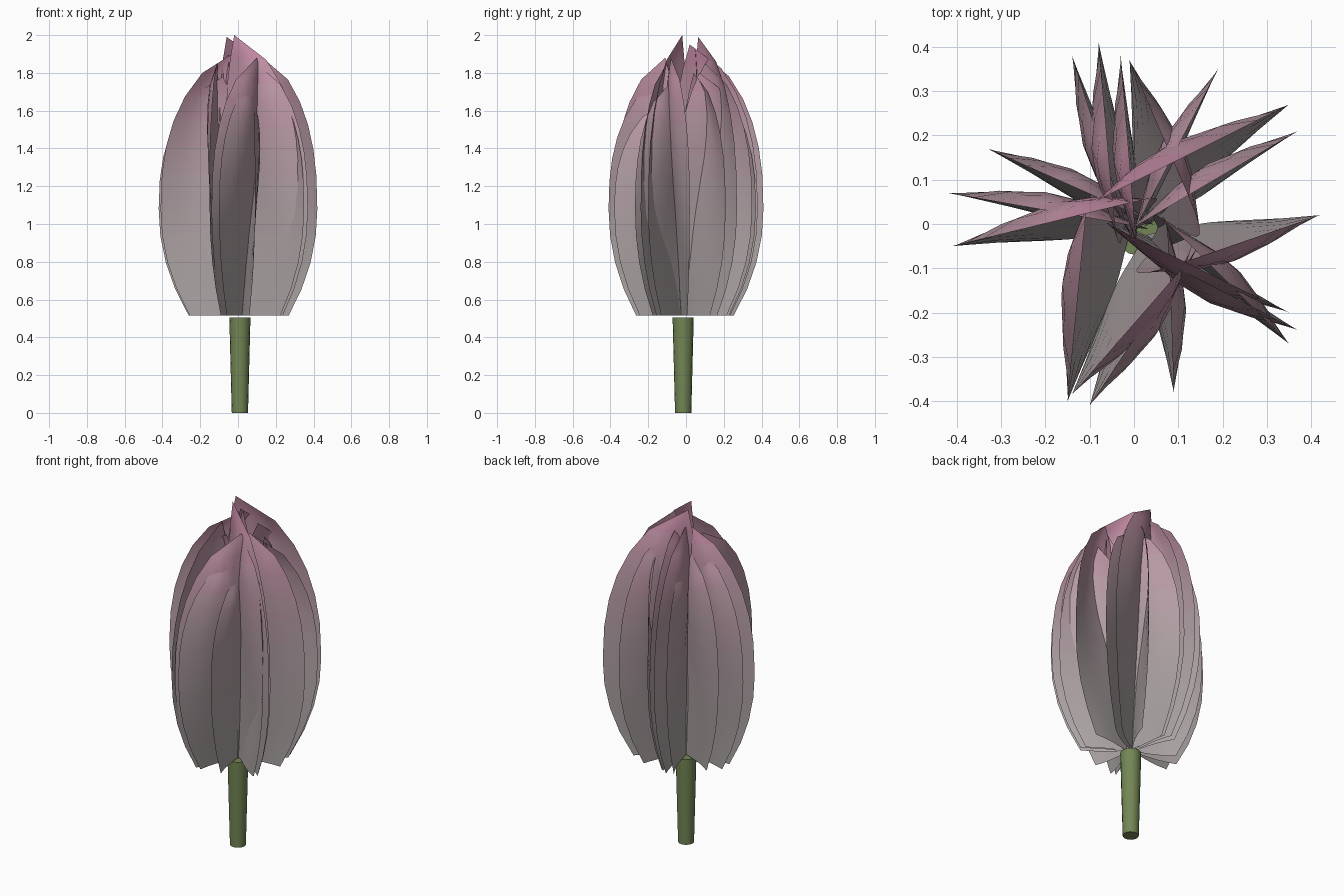
import bpy
import bmesh
import math
from mathutils import Vector

cube = bpy.data.objects.get("Cube")
if cube:
    bpy.data.objects.remove(cube, do_unlink=True)

AXIS = Vector((0.01, -0.015))
BASE_Z, WIDE_Z, TOP_Z = 0.515, 1.08, 2.0
LOWER_ROWS, UPPER_ROWS, COLUMNS, BANDS = 4, 6, 5, 10


def make_material(name, color):
    mat = bpy.data.materials.new(name)
    mat.use_nodes = True
    mat.diffuse_color = (*color, 1)
    shader = next(n for n in mat.node_tree.nodes if n.type == 'BSDF_PRINCIPLED')
    shader.inputs["Base Color"].default_value = (*color, 1)
    shader.inputs["Roughness"].default_value = 0.7
    return mat


def smooth(obj):
    bpy.ops.object.select_all(action='DESELECT')
    obj.select_set(True)
    bpy.context.view_layer.objects.active = obj
    bpy.ops.object.shade_smooth_by_angle(angle=math.radians(40))


# Petal colours fade from grey at the base to pink at the tip
grey, pink = Vector((0.42, 0.38, 0.38)), Vector((0.53, 0.25, 0.36))
petal_mats = [make_material(f"petal_shade_{i + 1}", grey.lerp(pink, (i / (BANDS - 1)) ** 1.9))
              for i in range(BANDS)]
stem_mat = make_material("stem_green", (0.17, 0.24, 0.09))


def petal_rows(widest, tip):
    """Yield inner edge, outer edge, height and climb from the base up to the tip."""
    tip_xy = tip.xy
    foot = AXIS.lerp(tip_xy, 0.15)
    # Tips that stay outside the core get a fuller inner edge
    swell = 0.05 + 0.6 * max(0, (tip_xy - AXIS).dot((widest - AXIS).normalized()))
    heights = [BASE_Z + (WIDE_Z - BASE_Z) * i / LOWER_ROWS for i in range(LOWER_ROWS)]
    heights += [WIDE_Z + (tip.z - WIDE_Z) * (i / UPPER_ROWS) ** 0.85
                for i in range(UPPER_ROWS + 1)]
    for z in heights:
        climb = min(1, (z - BASE_Z) / (tip.z - BASE_Z))
        inner = foot.lerp(tip_xy, math.sin(climb * math.pi / 2))
        inner += (inner - widest).normalized() * swell * math.sin(math.pi * climb ** 2)
        if z < WIDE_Z:
            drop = (WIDE_Z - z) / (WIDE_Z - BASE_Z)
            outer = AXIS.lerp(widest, 1 - 0.37 * drop ** 2.1)
        else:
            rise = min(1, (z - WIDE_Z) / (tip.z - WIDE_Z))
            outer = tip_xy.lerp(widest, (1 - rise ** 2.4) ** 0.66)
        yield inner, outer, z, climb


def make_petal(name, widest, tip):
    """An upright twisted blade reaching from the core to the bud outline."""
    bm = bmesh.new()
    arm, lean = widest - AXIS, tip.xy - AXIS
    side = 1 if arm.x * lean.y - arm.y * lean.x > 0 else -1
    grid = []
    for inner, outer, z, climb in petal_rows(widest, tip):
        span = outer - inner
        # The cup swings from one side at the base to the other at the tip
        sideways = Vector((-span.y, span.x)) * side * (0.19 * climb - 0.04)
        row = []
        for c in range(COLUMNS + 1):
            s = c / COLUMNS
            p = inner.lerp(outer, s) + sideways * math.sin(math.pi * s ** 1.2)
            row.append(bm.verts.new((p.x, p.y, z)))
        grid.append(row)
    for low, high in zip(grid, grid[1:]):
        for c in range(COLUMNS):
            face = bm.faces.new((low[c], low[c + 1], high[c + 1], high[c]))
            height = (face.calc_center_median().z - BASE_Z) / (TOP_Z - BASE_Z)
            face.material_index = min(BANDS - 1, int(height * BANDS))
    bmesh.ops.remove_doubles(bm, verts=bm.verts, dist=0.0005)
    mesh = bpy.data.meshes.new(name)
    bm.to_mesh(mesh)
    bm.free()
    for mat in petal_mats:
        mesh.materials.append(mat)
    obj = bpy.data.objects.new(name, mesh)
    bpy.context.collection.objects.link(obj)
    smooth(obj)


# Petals: widest point (x, y), then tip (x, y, z)
petals = [
    (.35, .27, -.06, .065, 1.99), (.37, .21, .08, .04, 1.8),
    (.19, .35, .06, .1, 1.85), (-.03, .38, .0, .02, 1.95),
    (-.01, .37, .12, .07, 1.8), (-.08, .41, -.05, .07, 1.9),
    (-.14, .38, -.05, .1, 1.72), (-.33, .17, -.06, .05, 1.75),
    (-.42, .07, -.08, .01, 1.78), (-.41, -.05, .0, .05, 1.92),
    (-.15, -.4, -.11, .01, 1.85), (-.14, -.385, .1, -.11, 1.88),
    (-.1, -.41, .08, -.14, 1.76), (.09, -.38, .08, -.1, 1.65),
    (.35, -.2, -.02, -.02, 2), (.37, -.24, .1, -.1, 1.85),
    (.35, -.27, .17, -.09, 1.74), (.42, .02, .13, -.08, 1.88),
]
for number, (wx, wy, *tip) in enumerate(petals, 1):
    make_petal(f"petal_{number}", Vector((wx, wy)), Vector(tip))

# Stem: slightly wider at the top
bpy.ops.mesh.primitive_cone_add(vertices=16, radius1=0.043, radius2=0.056, depth=0.505,
                                location=(AXIS.x, AXIS.y, 0.2525))
stem = bpy.context.object
stem.name = "stem"
stem.data.materials.append(stem_mat)
smooth(stem)
